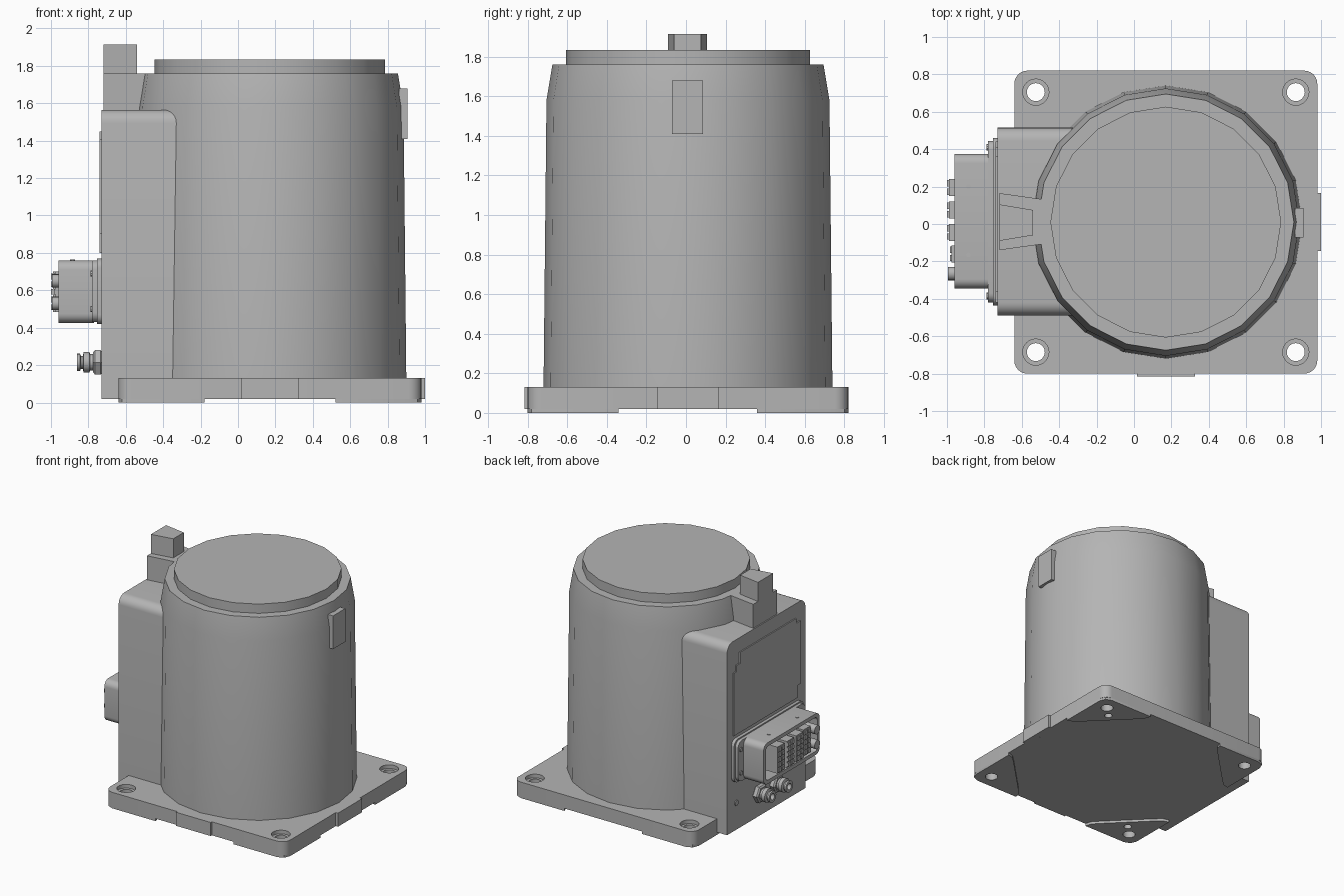
import bpy, bmesh, math
from mathutils import Vector

old = bpy.data.objects.get("Cube")
if old:
    bpy.data.objects.remove(old, do_unlink=True)

GREY = (0.46, 0.46, 0.46, 1)
grey = bpy.data.materials.new("Machine grey")
grey.use_nodes = True
grey.diffuse_color = GREY
grey.node_tree.nodes["Principled BSDF"].inputs["Base Color"].default_value = GREY

CX, CY = 0.17, 0.01          # centre of the base plate and drum
HALF = 0.81                  # half width of the base plate
FACE = -0.73                 # plane of the connector face


def loft(name, rings, smooth=True):
    """Solid through a list of equal-length rings of points, capped at both ends."""
    bm = bmesh.new()
    loops = [[bm.verts.new(p) for p in ring] for ring in rings]
    n = len(loops[0])
    for lo, hi in zip(loops, loops[1:]):
        for i in range(n):
            j = (i + 1) % n
            bm.faces.new((lo[i], lo[j], hi[j], hi[i]))
    bm.faces.new(loops[0])
    bm.faces.new(loops[-1])
    bmesh.ops.recalc_face_normals(bm, faces=bm.faces)
    mesh = bpy.data.meshes.new(name)
    bm.to_mesh(mesh)
    bm.free()
    mesh.materials.append(grey)
    obj = bpy.data.objects.new(name, mesh)
    bpy.context.collection.objects.link(obj)
    if smooth:
        smooth_shade(obj)
    return obj


def smooth_shade(obj):
    bpy.ops.object.select_all(action='DESELECT')
    obj.select_set(True)
    bpy.context.view_layer.objects.active = obj
    bpy.ops.object.shade_smooth_by_angle(angle=math.radians(30))


def place(p, w, axis):
    return Vector((p[0], p[1], w)) if axis == 'z' else Vector((w, p[0], p[1]))


def prism(name, pts, a, b, axis='z'):
    return loft(name, [[place(p, w, axis) for p in pts] for w in (a, b)])


def rounded(u0, u1, v0, v1, r, top_only=False, steps=6):
    """Outline of a rectangle with rounded corners."""
    pts = []
    corners = [(u1, v1, -1, -1), (u0, v1, 1, -1), (u0, v0, 1, 1), (u1, v0, -1, 1)]
    for k, (u, v, su, sv) in enumerate(corners):
        if r == 0 or (top_only and k > 1):
            pts.append((u, v))
            continue
        for s in range(steps + 1):
            t = math.pi / 2 * (k + s / steps)
            pts.append((u + su * r + r * math.cos(t), v + sv * r + r * math.sin(t)))
    return pts


def box(name, x, y, z, r=0, axis='z'):
    if axis == 'z':
        return prism(name, rounded(*x, *y, r), *z)
    return prism(name, rounded(*y, *z, r), *x, axis='x')


def turned(name, centre, profile, sides, axis='z'):
    """Stacked rings of (radius, position along the axis)."""
    def ring(r, w):
        angles = [math.tau * i / sides for i in range(sides)]
        return [place((centre[0] + r * math.cos(t), centre[1] + r * math.sin(t)), w, axis)
                for t in angles]
    return loft(name, [ring(r, w) for r, w in profile])


def cut(obj, cutters):
    for c in cutters:
        c.hide_render = True
        mod = obj.modifiers.new("cut", 'BOOLEAN')
        mod.operation, mod.solver, mod.object = 'DIFFERENCE', 'EXACT', c
        bpy.ops.object.select_all(action='DESELECT')
        bpy.context.view_layer.objects.active = obj
        obj.select_set(True)
        bpy.ops.object.modifier_apply(modifier=mod.name)
        bpy.data.objects.remove(c, do_unlink=True)
    smooth_shade(obj)


# Base plate with counterbored holes and dowel holes
def drills():
    out = []
    for sx in (-1, 1):
        for sy in (-1, 1):
            c = (CX + sx * 0.695, CY + sy * 0.695)
            out.append(turned("hole_cutter", c, [(0.048, -0.1), (0.048, 0.3)], 24))
            out.append(turned("bore_cutter", c, [(0.07, 0.1), (0.07, 0.3)], 24))
            if sx == sy:
                d = (CX + sx * 0.61, CY + sy * 0.61)
                out.append(turned("dowel_cutter", d, [(0.03, -0.1), (0.03, 0.08)], 16))
    return out


plate = box("base_plate", (CX - HALF, CX + HALF), (CY - HALF, CY + HALF), (0.02, 0.13), 0.07)
cut(plate, drills())

# Raised corner pads under the plate
for sx in (-1, 1):
    for sy in (-1, 1):
        outline = [(0.35, HALF), (0.365, 0.76), (0.41, 0.71), (0.71, 0.41), (0.76, 0.365),
                   (HALF, 0.35), (HALF, 0.74), (0.79, 0.79), (0.74, HALF)]
        pad = prism("corner_pad", [(CX + sx * u, CY + sy * v) for u, v in outline], 0, 0.022)
        c = (CX + sx * 0.695, CY + sy * 0.695)
        cutters = [turned("pad_cutter", c, [(0.048, -0.1), (0.048, 0.3)], 24)]
        if sx == sy:
            d = (CX + sx * 0.61, CY + sy * 0.61)
            cutters.append(turned("pad_cutter", d, [(0.03, -0.1), (0.03, 0.3)], 16))
        cut(pad, cutters)

# Locating tabs on two plate edges
box("side_tab", (0.95, 1.0), (-0.145, 0.165), (0.02, 0.13))
box("front_tab", (0.015, 0.325), (-0.815, -0.78), (0.02, 0.13))

# Drum body, lid and label
turned("drum", (CX, CY), [(0.73, 0.12), (0.715, 1.58), (0.685, 1.76)], 20)
turned("lid", (CX, CY), [(0.617, 1.75), (0.617, 1.835)], 20)
box("label_plate", (0.86, 0.905), (-0.072, 0.085), (1.41, 1.68))

# Electrical housing on the side of the drum
prism("housing", rounded(-0.49, 0.515, 0.02, 1.565, 0.07, top_only=True), FACE, -0.2, 'x')

# Tapered post above the housing
prism("post_base", [(-0.72, -0.14), (-0.4, -0.095), (-0.4, 0.12), (-0.72, 0.165)], 1.55, 1.76)
prism("post", [(-0.72, -0.09), (-0.54, -0.06), (-0.54, 0.075), (-0.72, 0.105)], 1.75, 1.915)

# Notched cover panel on the connector face
panel = [(0.44, 0.8), (0.44, 1.31), (0.41, 1.31), (0.41, 1.36), (0.36, 1.36), (0.36, 1.45),
         (-0.36, 1.45), (-0.36, 1.41), (-0.42, 1.41), (-0.42, 0.9), (-0.38, 0.9), (-0.38, 0.8)]
prism("cover_panel", panel, FACE - 0.01, FACE + 0.01, 'x')
turned("face_screw", (0.40, 0.24), [(0.022, FACE - 0.008), (0.022, FACE + 0.01)], 12, 'x')

# Connector: flange, collar and hollow shell
box("connector_flange", (-0.755, -0.72), (-0.435, 0.46), (0.42, 0.77), 0.05, 'x')
box("connector_collar", (-0.78, -0.75), (-0.42, 0.445), (0.43, 0.76), 0.05, 'x')
shell = box("connector_shell", (-0.96, -0.77), (-0.345, 0.375), (0.425, 0.76), 0.05, 'x')
cut(shell, [box("shell_cutter", (-1.1, -0.82), (-0.315, 0.345), (0.455, 0.73), 0.03, 'x')])
for y in (-0.165, 0.2):
    turned("shell_screw", (-0.885, y), [(0.013, 0.75), (0.013, 0.764)], 10)
for y in (-0.385, 0.41):
    for z in (0.5, 0.69):
        turned("flange_screw", (y, z), [(0.018, -0.788), (0.018, -0.77)], 10, 'x')

# Terminal blocks with two columns of sockets each
for y, tip in ((-0.16, -0.975), (-0.045, -0.99), (0.075, -0.99), (0.195, -0.99)):
    box("terminal_block", (tip, -0.81), (y - 0.045, y + 0.045), (0.485, 0.7))
    for side in (-0.022, 0.022):
        for row in range(5):
            z = 0.51 + row * 0.041
            box("socket", (tip - 0.01, tip + 0.01), (y + side - 0.017, y + side + 0.017),
                (z - 0.015, z + 0.015))
for z in (0.53, 0.65):
    turned("round_terminal", (-0.265, z), [(0.036, -0.81), (0.036, -0.995)], 16, 'x')

# Air fittings: hex nut, neck, collar and open tip
for y in (0.115, -0.1):
    turned("fitting_nut", (y, 0.215), [(0.06, -0.72), (0.075, -0.735),
                                       (0.075, -0.765), (0.062, -0.775)], 6, 'x')
    tip = turned("fitting_tip", (y, 0.215), [(0.045, -0.76), (0.045, -0.79), (0.055, -0.795),
                 (0.055, -0.825), (0.035, -0.83), (0.035, -0.84), (0.046, -0.845),
                 (0.046, -0.86)], 20, 'x')
    cut(tip, [turned("tip_cutter", (y, 0.215), [(0.025, -0.8), (0.025, -0.9)], 16, 'x')])
